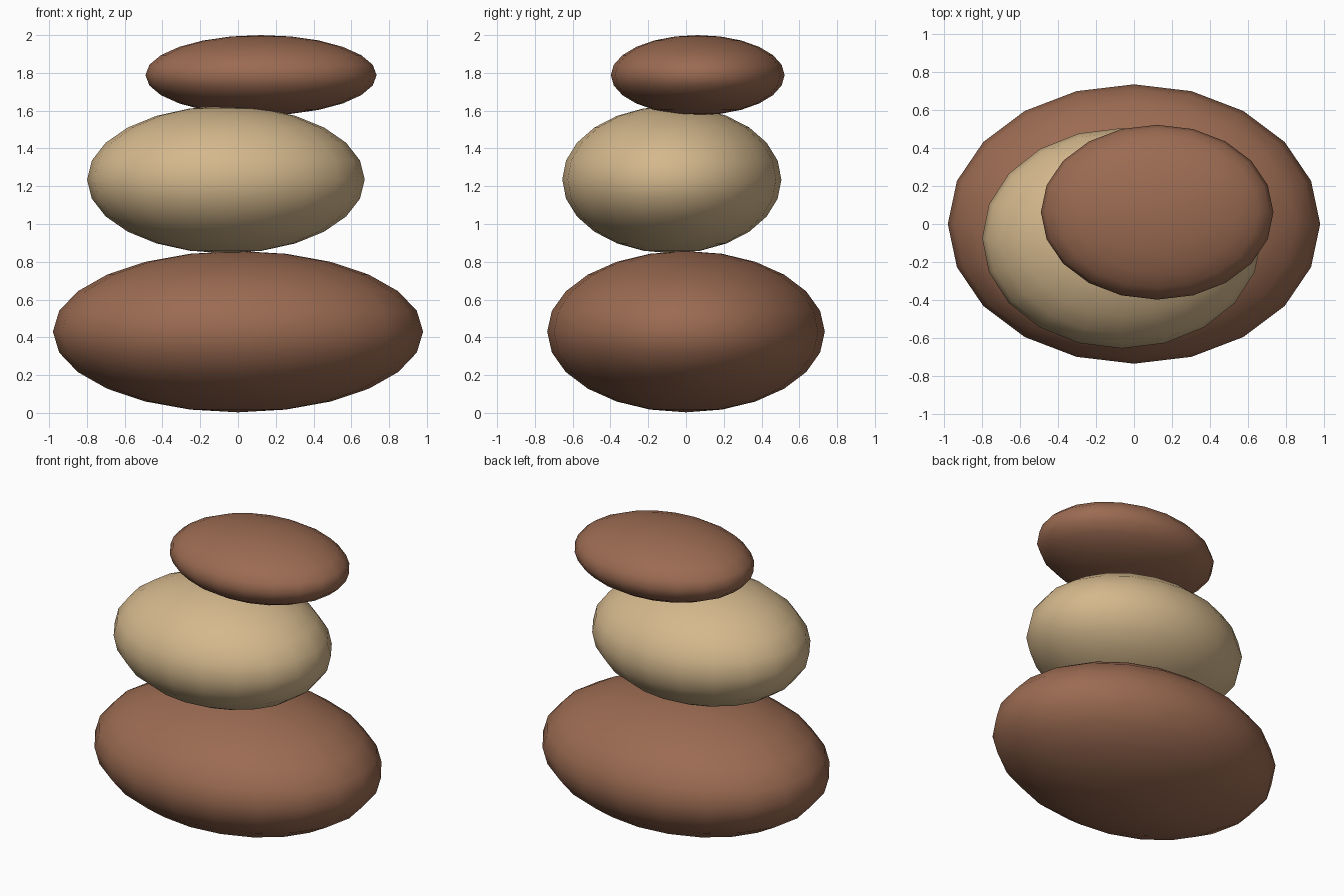
import bpy

cube = bpy.data.objects.get("Cube")
if cube:
    bpy.data.objects.remove(cube, do_unlink=True)


def make_material(name, color):
    mat = bpy.data.materials.new(name)
    mat.use_nodes = True
    mat.diffuse_color = color
    bsdf = next(n for n in mat.node_tree.nodes if n.type == "BSDF_PRINCIPLED")
    bsdf.inputs["Base Color"].default_value = color
    return mat


def make_stone(name, center, radii, mat):
    """Smooth flattened pebble, an ellipsoid with the given half sizes."""
    bpy.ops.mesh.primitive_uv_sphere_add(segments=20, ring_count=12, radius=1, location=center)
    stone = bpy.context.object
    stone.name = name
    stone.scale = radii
    bpy.ops.object.transform_apply(location=False, rotation=False, scale=True)
    bpy.ops.object.shade_smooth()
    stone.data.materials.append(mat)
    return stone


brown = make_material("brown stone", (0.33, 0.147, 0.084, 1))
tan = make_material("tan stone", (0.66, 0.48, 0.265, 1))

# Three balanced stones, from the ground up
make_stone("bottom_stone", (0, 0, 0.43), (0.98, 0.735, 0.427), brown)
make_stone("middle_stone", (-0.064, -0.075, 1.235), (0.735, 0.58, 0.39), tan)
make_stone("top_stone", (0.122, 0.062, 1.788), (0.612, 0.46, 0.212), brown)
